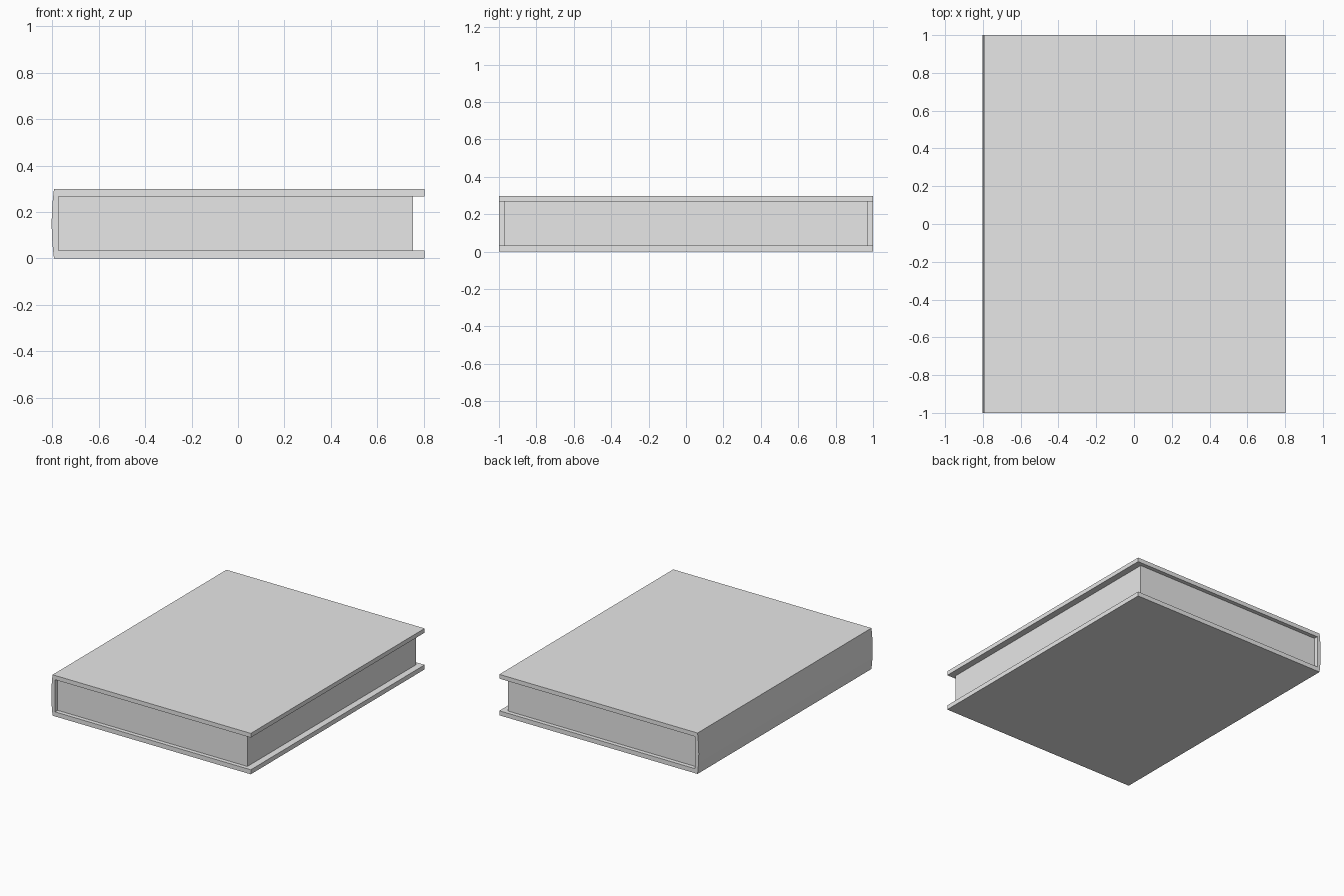
import bpy
import bmesh

if "Cube" in bpy.data.objects:
    bpy.data.objects.remove(bpy.data.objects["Cube"], do_unlink=True)

# Single plain grey material
grey = bpy.data.materials.new("plain grey")
grey.use_nodes = True
grey.diffuse_color = (0.8, 0.8, 0.8, 1)
grey.node_tree.nodes["Principled BSDF"].inputs["Base Color"].default_value = (0.8, 0.8, 0.8, 1)


def extrude_profile(name, profile, half_depth):
    """Extrude an x-z outline along y, centred on y = 0."""
    bm = bmesh.new()
    face = bm.faces.new([bm.verts.new((x, -half_depth, z)) for x, z in profile])
    moved = bmesh.ops.extrude_face_region(bm, geom=[face])["geom"]
    bmesh.ops.translate(bm, vec=(0, 2 * half_depth, 0),
                        verts=[g for g in moved if isinstance(g, bmesh.types.BMVert)])
    bmesh.ops.recalc_face_normals(bm, faces=bm.faces)
    mesh = bpy.data.meshes.new(name)
    bm.to_mesh(mesh)
    bm.free()
    mesh.materials.append(grey)
    obj = bpy.data.objects.new(name, mesh)
    bpy.context.collection.objects.link(obj)
    bpy.ops.object.select_all(action="DESELECT")
    obj.select_set(True)
    bpy.context.view_layer.objects.active = obj
    bpy.ops.object.shade_smooth_by_angle()
    return obj


height, edge, corner, bulge = 0.298, 0.803, -0.793, 0.01
low, high, inner, fore_edge = 0.033, 0.267, -0.773, 0.755

# Cover: two boards joined by a gently rounded spine
steps = 8
spine = []
for i in range(steps + 1):
    t = i / steps
    spine.append((corner - bulge * 4 * t * (1 - t), height * (1 - t)))
cover = [(edge, 0), (edge, low), (inner, low), (inner, high),
         (edge, high), (edge, height)] + spine
extrude_profile("cover", cover, 1.0)

# Page block, set back from the boards on three sides
pages = [(inner, low), (fore_edge, low), (fore_edge, high), (inner, high)]
extrude_profile("page_block", pages, 0.97)
